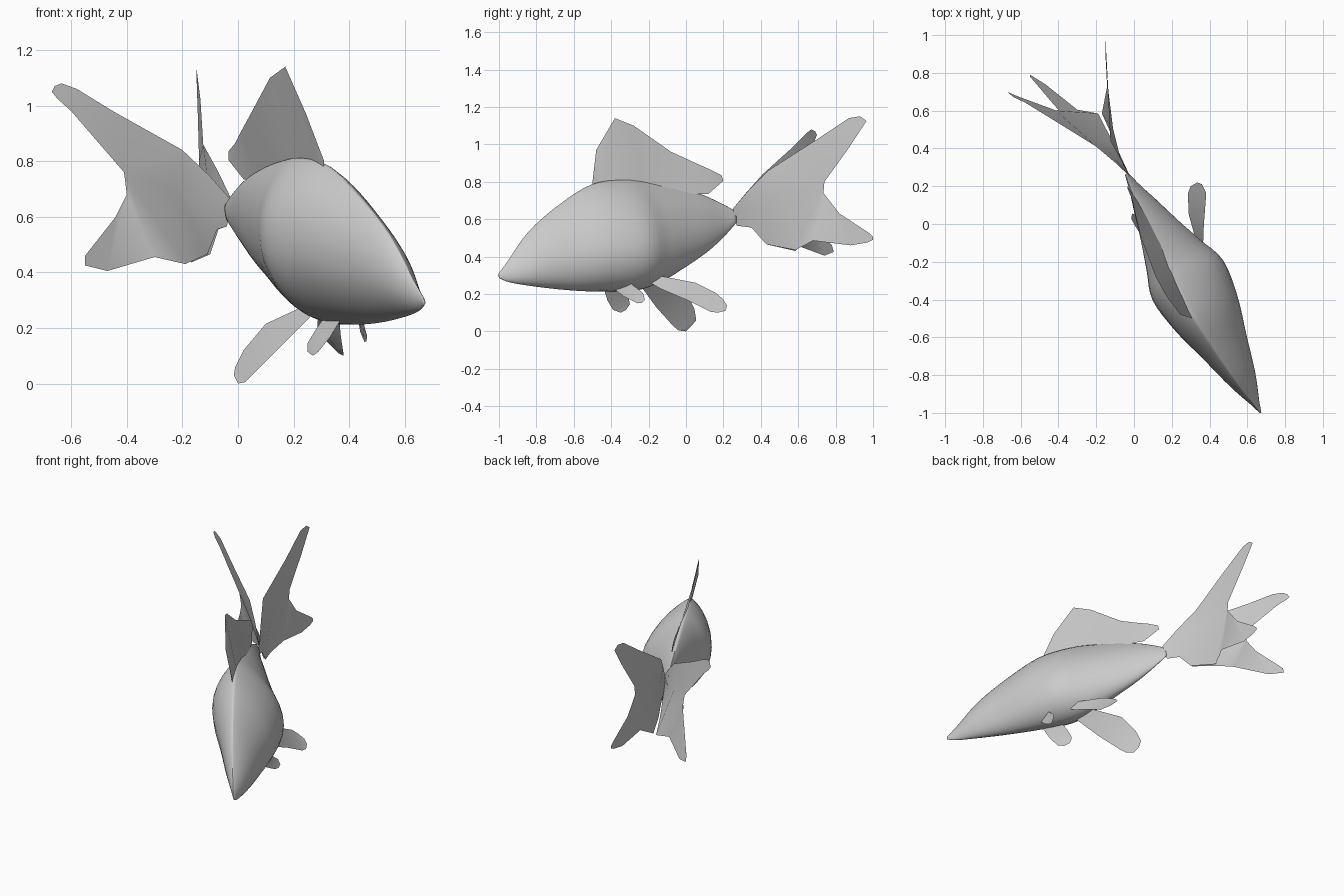
import bpy, bmesh
from math import sin, cos, pi
from mathutils import Vector

NOSE = Vector((0.67, -1.0, 0))
ALONG = Vector((-0.49, 0.873, 0))     # nose to tail
SIDE = Vector((0.873, 0.49, 0))       # across the body
ROLL = 0.21


def finish(name, bm, smooth=True):
    bmesh.ops.remove_doubles(bm, verts=bm.verts, dist=1e-5)
    bmesh.ops.recalc_face_normals(bm, faces=bm.faces)
    for f in bm.faces:
        f.smooth = smooth
    me = bpy.data.meshes.new(name)
    bm.to_mesh(me)
    bm.free()
    ob = bpy.data.objects.new(name, me)
    bpy.context.collection.objects.link(ob)
    return ob


def refine(rows, steps):
    """Catmull-Rom interpolation through rows of numbers."""
    out = []
    for i in range(len(rows) - 1):
        a, b = rows[max(i - 1, 0)], rows[i]
        c, d = rows[i + 1], rows[min(i + 2, len(rows) - 1)]
        for k in range(steps):
            t = k / steps
            out.append([0.5 * (2 * q + (r - p) * t + (2 * p - 5 * q + 4 * r - s) * t * t
                               + (3 * q - p - 3 * r + s) * t ** 3)
                        for p, q, r, s in zip(a, b, c, d)])
    return out + [list(rows[-1])]


# Body: stations of (distance from nose, top z, bottom z, half width)
stations = [(0, .31, .285, .004), (.06, .375, .262, .022), (.2, .535, .24, .072),
            (.4, .68, .22, .126), (.6, .785, .212, .182), (.8, .812, .218, .208),
            (.95, .80, .26, .158), (1.1, .775, .335, .107), (1.25, .735, .42, .062),
            (1.36, .69, .5, .028), (1.45, .645, .58, .008)]
N = 32
bm = bmesh.new()
rings = []
for u, top, bot, half in refine(stations, 4):
    mid = bot + (top - bot) * 0.43
    centre = (top + bot) / 2
    ring = []
    for k in range(N):
        a = 2 * pi * k / N
        c, s = cos(a), sin(a)
        z = mid + c * ((top - mid) if c > 0 else (mid - bot))
        w = half * abs(s) ** (1.7 if c > 0 else 1.2) * (1 if s > 0 else -1)
        w -= ROLL * (z - centre)
        p = NOSE + ALONG * u + SIDE * w
        ring.append(bm.verts.new((p.x, p.y, z)))
    rings.append(ring)
for r, q in zip(rings, rings[1:]):
    for k in range(N):
        bm.faces.new((r[k], r[(k + 1) % N], q[(k + 1) % N], q[k]))
bm.faces.new(rings[0])
bm.faces.new(rings[-1])
finish("body", bm)


# Fins: thin sheets spanned between two edges
def fin(name, *strips):
    bm = bmesh.new()
    for edge_a, edge_b in strips:
        va = [bm.verts.new(p) for p in edge_a]
        vb = [bm.verts.new(p) for p in edge_b]
        for i in range(len(va) - 1):
            bm.faces.new((va[i], va[i + 1], vb[i + 1], vb[i]))
    return finish(name, bm)


# Dorsal fin: base edge on the back, free edge above
fin("dorsal_fin",
    ([(.31, -.5, .77), (.29, -.45, .77), (.26, -.38, .78), (.21, -.26, .77), (.15, -.12, .76),
      (.07, .03, .735), (.02, .12, .735), (-.035, .2, .805)],
     [(.31, -.5, .8), (.245, -.48, .97), (.17, -.38, 1.14), (.115, -.28, 1.1), (.04, -.08, .96),
      (.01, .04, .905), (-.01, .13, .865), (-.035, .19, .835)]))

# Twin tail: each lobe is an upper and a lower blade
root_top, root_mid, root_low = (-.02, .25, .655), (-.03, .26, .62), (-.04, .27, .565)
fin("left_tail_fin",
    ([root_top, (-.1, .325, .745), (-.2, .41, .84), (-.45, .565, .98), (-.58, .645, 1.06),
      (-.635, .67, 1.08), (-.66, .69, 1.07)],
     [root_mid, (-.13, .38, .65), (-.23, .45, .7), (-.41, .6, .76), (-.6, .67, .98),
      (-.65, .69, 1.025), (-.67, .7, 1.05)]),
    ([root_mid, (-.13, .38, .65), (-.23, .45, .7), (-.41, .6, .76), (-.4, .605, .68), (-.44, .65, .6),
      (-.55, .78, .46)],
     [root_low, (-.075, .35, .555), (-.11, .43, .465), (-.19, .585, .43), (-.3, .605, .455),
      (-.47, .74, .405), (-.55, .79, .425)]))
fin("right_tail_fin",
    ([root_top, (-.07, .34, .76), (-.125, .44, .86), (-.135, .69, 1.02), (-.15, .87, 1.14), (-.15, .93, 1.15)],
     [root_mid, (-.08, .38, .67), (-.11, .5, .73), (-.14, .74, .8), (-.145, .87, .98), (-.15, .965, 1.125)]),
    ([root_mid, (-.08, .38, .67), (-.11, .5, .73), (-.14, .74, .8), (-.14, .735, .74), (-.145, .82, .63),
      (-.15, .98, .525), (-.15, 1., .505)],
     [root_low, (-.07, .35, .555), (-.1, .43, .465), (-.17, .585, .435), (-.14, .68, .485), (-.15, .88, .46),
      (-.15, .97, .475), (-.15, 1., .49)]))

# Paired belly fins
fin("right_pectoral_fin",
    ([(.35, -.18, .29), (.34, -.13, .295), (.29, .05, .26), (.285, .16, .205), (.3, .2, .17), (.335, .22, .135)],
     [(.36, -.2, .265), (.365, -.13, .225), (.37, 0, .17), (.38, .13, .105), (.38, .17, .1), (.36, .21, .11)]))
fin("left_pectoral_fin",
    ([(.24, -.13, .28), (.1, 0, .215), (.02, .045, .12), (-.01, .055, .06), (-.015, .03, .03)],
     [(.26, -.24, .24), (.15, -.16, .13), (.05, -.07, .03), (.025, -.04, .005), (0, 0, 0)]))
fin("right_pelvic_fin",
    ([(.44, -.36, .265), (.445, -.3, .26), (.455, -.23, .205), (.465, -.22, .17)],
     [(.43, -.41, .245), (.44, -.33, .185), (.455, -.26, .15), (.462, -.235, .152)]))
fin("left_pelvic_fin",
    ([(.32, -.33, .25), (.28, -.31, .195), (.25, -.3, .145), (.25, -.32, .115)],
     [(.37, -.44, .23), (.33, -.42, .165), (.29, -.39, .115), (.27, -.35, .1)]))
